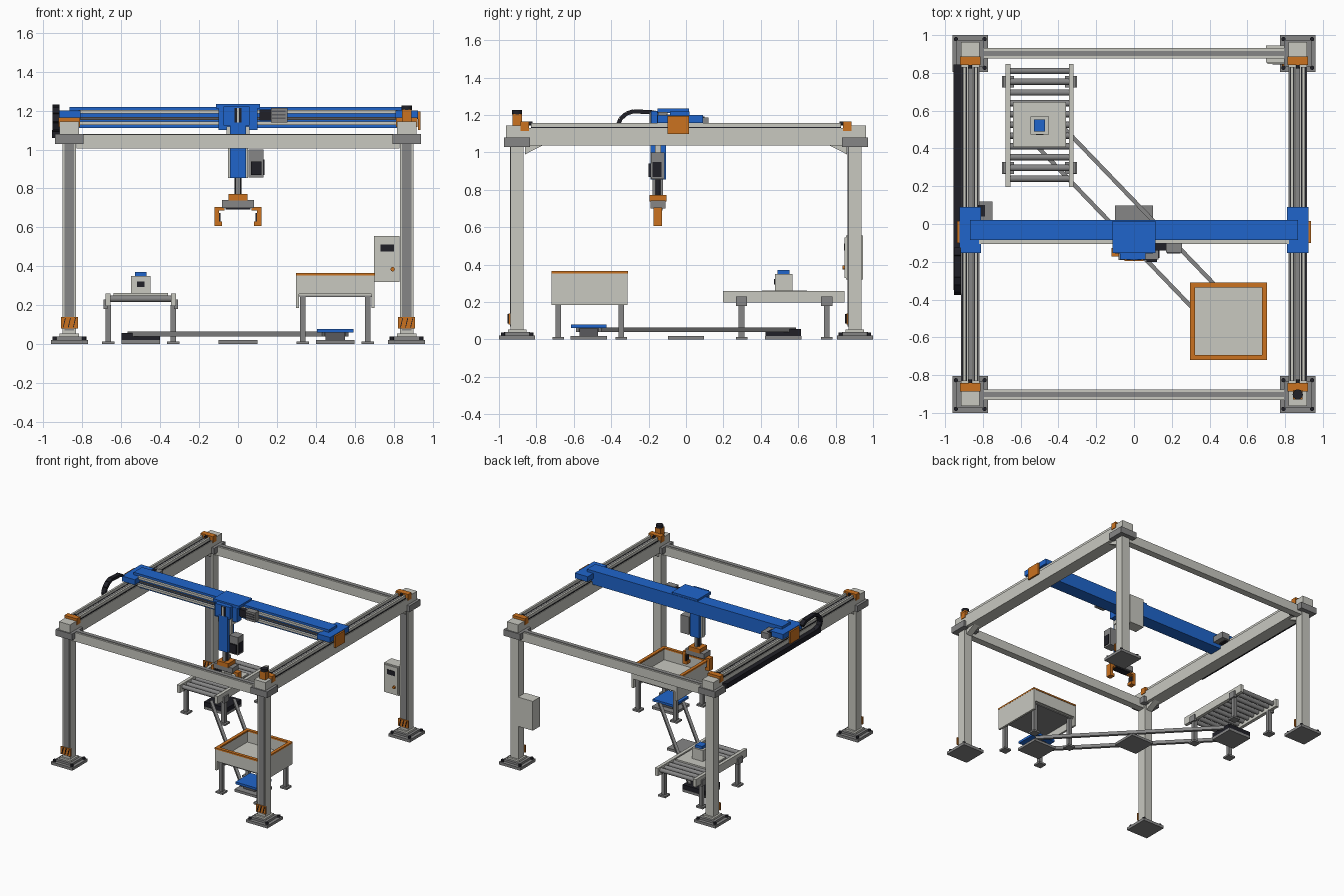
import bpy
import bmesh
import math
from mathutils import Vector

cube = bpy.data.objects.get("Cube")
if cube:
    bpy.data.objects.remove(cube, do_unlink=True)


def material(name, red, green, blue):
    mat = bpy.data.materials.new(name)
    mat.use_nodes = True
    colour = (red, green, blue, 1)
    mat.diffuse_color = colour
    mat.node_tree.nodes["Principled BSDF"].inputs["Base Color"].default_value = colour
    return mat


LIGHT = material("light_paint", .58, .58, .53)
STEEL = material("steel_grey", .24, .24, .24)
DARK = material("dark_steel", .1, .1, .11)
BLACK = material("black_plastic", .014, .014, .02)
BLUE = material("blue_paint", .014, .13, .6)
ORANGE = material("orange_paint", .6, .17, .014)
SIDES = (-1, 1)


def add_object(name, mat, bm):
    mesh = bpy.data.meshes.new(name)
    bm.to_mesh(mesh)
    bm.free()
    mesh.materials.append(mat)
    obj = bpy.data.objects.new(name, mesh)
    bpy.context.collection.objects.link(obj)
    return obj


def box(name, mat, centre, size):
    """Axis-aligned block."""
    bm = bmesh.new()
    bmesh.ops.create_cube(bm, size=1)
    bmesh.ops.scale(bm, vec=size, verts=bm.verts)
    bmesh.ops.translate(bm, vec=centre, verts=bm.verts)
    return add_object(name, mat, bm)


def span(name, mat, xs, ys, zs):
    """Block given by its lower and upper limit on each axis."""
    limits = (xs, ys, zs)
    return box(name, mat, [sum(l) / 2 for l in limits], [abs(l[1] - l[0]) for l in limits])


def rod(name, mat, centre, radius, length, axis="Z"):
    """Cylinder along one axis."""
    bm = bmesh.new()
    bmesh.ops.create_cone(bm, cap_ends=True, segments=20, radius1=radius, radius2=radius, depth=length)
    obj = add_object(name, mat, bm)
    obj.location = centre
    if axis == "X":
        obj.rotation_euler.y = math.pi / 2
    if axis == "Y":
        obj.rotation_euler.x = math.pi / 2
    for poly in obj.data.polygons:
        poly.use_smooth = len(poly.vertices) == 4
    return obj


def bar(name, mat, start, end, width, height):
    """Rectangular bar running between two points."""
    start, end = Vector(start), Vector(end)
    run = end - start
    obj = box(name, mat, (0, 0, 0), (width, height, run.length))
    obj.location = (start + end) / 2
    obj.rotation_euler = run.to_track_quat("Z", "Y").to_euler()
    return obj


def prism(name, mat, outline, x, width):
    """Outline in the y-z plane pushed along x."""
    bm = bmesh.new()
    face = bm.faces.new([bm.verts.new((x - width / 2, y, z)) for y, z in outline])
    pushed = bmesh.ops.extrude_face_region(bm, geom=[face])["geom"]
    bmesh.ops.translate(bm, vec=(width, 0, 0), verts=[v for v in pushed if isinstance(v, bmesh.types.BMVert)])
    bmesh.ops.recalc_face_normals(bm, faces=bm.faces)
    return add_object(name, mat, bm)


# Four columns with stepped feet, collars, caps and warning plates
CX, CY = .867, .903
for sx in SIDES:
    for sy in SIDES:
        x, y = sx * CX, sy * CY
        box("foot_plate", STEEL, (x, y, .011), (.19, .194, .022))
        box("foot_step", STEEL, (x, y, .03), (.14, .14, .018))
        box("foot_socket", LIGHT, (x, y, .046), (.1, .1, .016))
        for bx in SIDES:
            for by in SIDES:
                rod("foot_bolt", BLACK, (x + bx * .076, y + by * .076, .028), .011, .02)
        box("column", LIGHT, (x, y, .54), (.07, .07, 1))
        box("column_slot", STEEL, (x, y - .036, .55), (.05, .006, .96))
        box("warning_plate", ORANGE, (x, y - .041, .11), (.088, .01, .06))
        for i in SIDES + (0,):
            base = x + i * .026
            bar("warning_stripe", BLACK, (base - .006, y - .047, .085), (base + .006, y - .047, .135), .01, .004)
        box("column_collar", STEEL, (x, y, 1.055), (.145, .14, .05))
        box("column_cap", LIGHT, (x, y + sy * .015, 1.11), (.1, .09, .07))
        box("rail_end_stop", ORANGE, (x, sy * .863, 1.14), (.11, .045, .05))
        rod("stop_buffer", BLACK, (x, sy * .832, 1.155), .01, .02, "Y")
        prism("beam_gusset", LIGHT, [(sy * .86, .99), (sy * .86, 1.036), (sy * .77, 1.036)], x, .05)

# Long side beams with paired rails and a rack
for sx in SIDES:
    x = sx * CX
    box("side_beam", LIGHT, (x, 0, 1.084), (.1, 1.92, .096))
    box("beam_rack", STEEL, (x, 0, 1.136), (.022, 1.66, .01))
    for side in SIDES:
        box("rail_seat", BLACK, (x + side * .031, 0, 1.134), (.028, 1.66, .006))
        box("linear_rail", LIGHT, (x + side * .031, 0, 1.147), (.016, 1.66, .022))

# Cross beams at front and back
for sy in SIDES:
    box("cross_beam", LIGHT, (0, sy * CY, 1.041), (1.66, .055, .072))
    box("cross_beam_slot", STEEL, (0, sy * CY, 1.078), (1.6, .026, .006))

# Signal beacon
box("beacon_base", ORANGE, (CX, -CY, 1.175), (.05, .05, .06))
rod("beacon_top", BLACK, (CX, -CY, 1.215), .027, .022)

# Moving bridge with end carriages
span("bridge_beam", BLUE, (-.867, .867), (-.086, .02), (1.11, 1.22))
for z in (1.136, 1.194):
    box("bridge_rail", LIGHT, (0, -.096, z), (1.64, .02, .018))
box("bridge_rack", DARK, (0, -.09, 1.16), (1.64, .012, .014))
for sx in SIDES:
    span("end_carriage", BLUE, (sx * .81, sx * .925), (-.153, .09), (1.158, 1.2))
    span("carriage_plate", ORANGE, (sx * .925, sx * .938), (-.1, .016), (1.1, 1.195))
span("bridge_motor", STEEL, (-.82, -.75), (.02, .12), (1.14, 1.188))
span("bridge_motor_cap", BLACK, (-.822, -.79), (.04, .1), (1.13, 1.192))

# Cable chain and tray
span("cable_tray", BLACK, (-.955, -.917), (-.35, .845), (1.06, 1.1))
chain = [(-.3, 1.09), (-.352, 1.105), (-.366, 1.14), (-.35, 1.18), (-.318, 1.208), (-.28, 1.22), (-.17, 1.214), (-.13, 1.19)]
for (ya, za), (yb, zb) in zip(chain, chain[1:]):
    bar("cable_chain", BLACK, (-.935, ya, za), (-.935, yb, zb), .036, .022)

# Trolley and vertical slide
span("trolley_top", BLUE, (-.114, .114), (-.153, .016), (1.212, 1.235))
span("trolley_body", BLUE, (-.1, .1), (-.155, -.1), (1.1, 1.215))
span("trolley_nose", BLUE, (-.075, .06), (-.187, -.15), (1.125, 1.222))
span("nose_slot", BLACK, (-.018, .018), (-.191, -.18), (1.14, 1.215))
span("nose_strip", LIGHT, (-.006, .006), (-.194, -.18), (1.14, 1.215))
span("slide_guide", LIGHT, (-.06, .06), (-.165, -.11), (1.07, 1.12))
span("slide_column", BLUE, (-.04, .04), (-.19, -.108), (.855, 1.14))
for sx in SIDES:
    box("slide_rail", LIGHT, (sx * .046, -.15, .98), (.012, .03, .25))
span("slide_motor", STEEL, (.055, .13), (-.188, -.115), (.857, 1))
span("slide_motor_cover", BLACK, (.066, .122), (-.2, -.13), (.87, .94))
span("slide_motor_side", BLACK, (.12, .135), (-.18, -.13), (.87, .95))
span("trolley_motor", STEEL, (.17, .255), (-.15, -.1), (1.14, 1.215))
span("trolley_gearbox", BLACK, (.11, .18), (-.14, -.1), (1.15, 1.205))
for z in (1.16, 1.178, 1.196):
    span("motor_fin", DARK, (.175, .245), (-.155, -.1), (z - .004, z + .004))

# Gripper
rod("gripper_shaft", BLACK, (0, -.15, .82), .018, .1)
span("shaft_guard", STEEL, (-.012, .012), (-.178, -.122), (.77, .86))
span("gripper_flange", ORANGE, (-.05, .05), (-.196, -.104), (.738, .772))
span("gripper_body", STEEL, (-.083, .083), (-.19, -.11), (.7, .742))
box("gripper_base", BLACK, (0, -.15, .697), (.13, .05, .012))
for sx in SIDES:
    span("gripper_slider", ORANGE, (sx * .07, sx * .115), (-.172, -.128), (.688, .706))
    span("gripper_finger", ORANGE, (sx * .098, sx * .12), (-.173, -.127), (.606, .706))
    span("finger_tip", ORANGE, (sx * .082, sx * .12), (-.173, -.127), (.606, .63))
    span("finger_pad", BLACK, (sx * .09, sx * .1), (-.168, -.132), (.63, .675))

# Floor transfer track: pads, twin bars, drive box and lift plate
for i in (-1, 0, 1):
    box("floor_pad", STEEL, (i * .5, i * -.52, .01), (.2, .195, .02))
for side in SIDES:
    off = side * .06
    bar("track_bar", STEEL, (-.5 + off, .52 + off, .052), (.5 + off, -.52 + off, .052), .022, .026)
box("drive_box", BLACK, (-.5, .52, .038), (.2, .19, .036))
box("lift_post", DARK, (.5, -.52, .04), (.1, .1, .04))
box("lift_plate", BLUE, (.5, -.52, .07), (.187, .19, .018))


def legs(x, y, dx, dy, top):
    """Four table legs with feet around a centre."""
    for sx in SIDES:
        for sy in SIDES:
            px, py = x + sx * dx, y + sy * dy
            box("table_foot", STEEL, (px, py, .007), (.062, .062, .014))
            box("table_leg", STEEL, (px, py, top / 2), (.03, .03, top))


# Roller conveyor
legs(-.5, .525, .167, .228, .2)
for sx in SIDES:
    box("conveyor_side", LIGHT, (-.5 + sx * .168, .522, .228), (.026, .65, .062))
    for sy in SIDES:
        box("leg_bracket", STEEL, (-.5 + sx * .182, .525 + sy * .228, .205), (.02, .06, .05))
for i in range(11):
    rod("roller", STEEL, (-.5, .24 + i * .057, .233), .017, .31, "X")

# Pallet and workpiece on the conveyor
box("pallet", LIGHT, (-.5, .527, .256), (.28, .24, .012))
box("workpiece", LIGHT, (-.5, .522, .305), (.098, .094, .09))
box("workpiece_knob", BLUE, (-.5, .522, .36), (.06, .064, .024))
box("workpiece_window", BLACK, (-.5, .474, .308), (.04, .006, .03))

# Bin on legs with an orange rim
BX, BY = .5, -.515
legs(BX, BY, .167, .168, .25)
box("bin_floor", LIGHT, (BX, BY, .258), (.38, .38, .014))
box("bin_underside", STEEL, (BX, BY, .247), (.37, .37, .008))
for s in SIDES:
    box("bin_side", LIGHT, (BX + s * .194, BY, .27), (.016, .406, .17))
    box("bin_end", LIGHT, (BX, BY + s * .194, .305), (.38, .016, .095))
    box("bin_rim_side", ORANGE, (BX + s * .19, BY, .359), (.026, .41, .012))
    box("bin_rim_end", ORANGE, (BX, BY + s * .192, .359), (.36, .026, .012))

# Control cabinet on the back column
span("control_cabinet", LIGHT, (.7, .83), (.855, .945), (.32, .555))
span("cabinet_door", LIGHT, (.708, .822), (.848, .86), (.33, .545))
span("cabinet_screen", BLACK, (.732, .802), (.844, .85), (.475, .512))
rod("cabinet_button", ORANGE, (.795, .843, .385), .011, .014, "Y")
